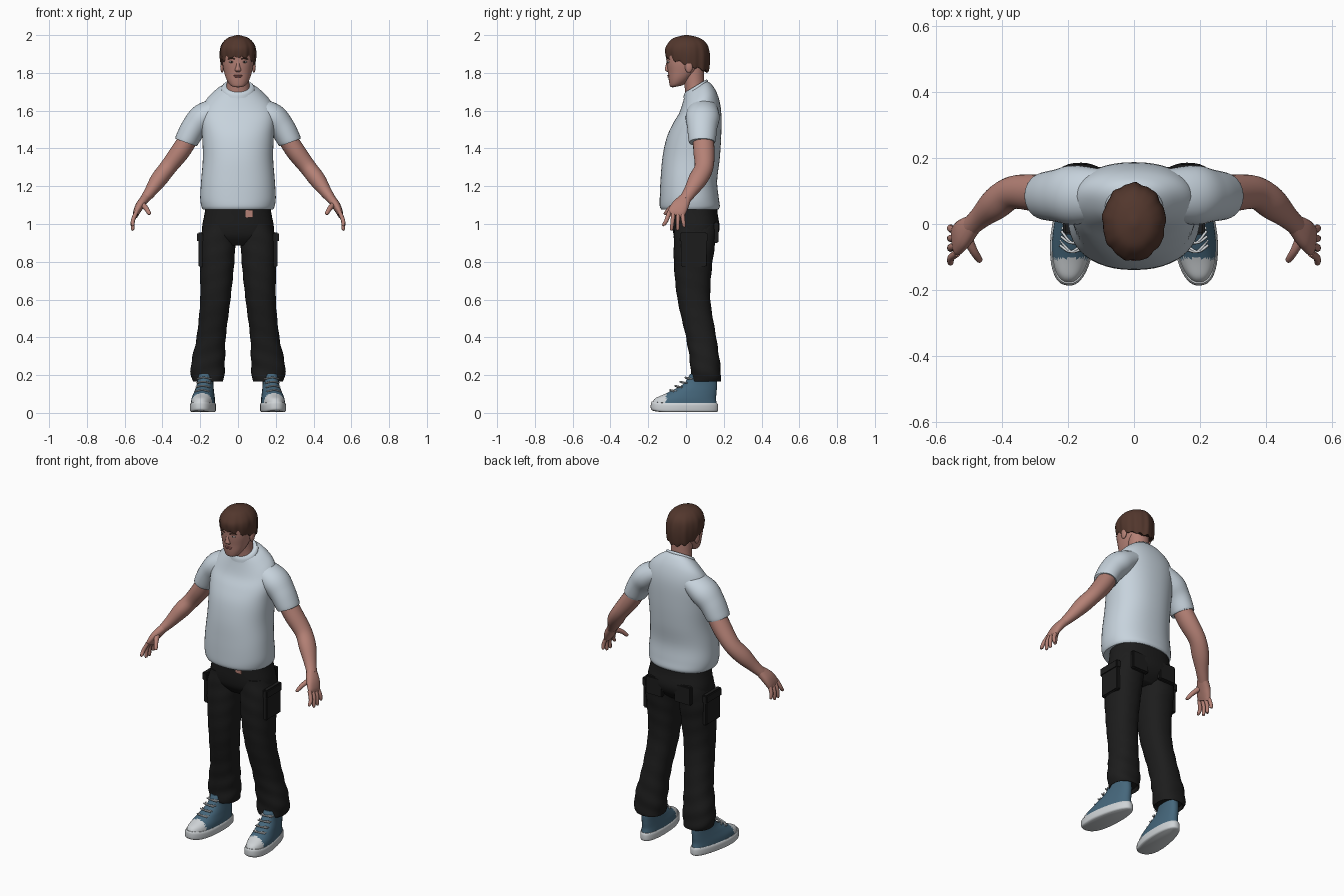
import bpy, bmesh
from math import sin, cos, pi, radians, copysign
from mathutils import Vector, Matrix

cube = bpy.data.objects.get("Cube")
if cube:
    bpy.data.objects.remove(cube, do_unlink=True)


def material(name, *rgb):
    m = bpy.data.materials.new(name)
    m.use_nodes = True
    m.diffuse_color = (*rgb, 1)
    m.node_tree.nodes["Principled BSDF"].inputs["Base Color"].default_value = (*rgb, 1)
    return m


SKIN = material("skin", .46, .22, .18)
SHIRT = material("pale grey cloth", .57, .65, .72)
PANTS = material("black cloth", .012, .012, .012)
HAIR = material("brown hair", .085, .038, .026)
BLUE = material("blue canvas", .06, .135, .2)
WHITE = material("white rubber", .62, .65, .67)
LIPS = material("lips", .34, .12, .11)
EYE = material("eye white", .55, .5, .48)
DARK = material("dark iris", .03, .02, .015)


def finish(name, bm, mats, pair=False, rule=None):
    """Turn a bmesh into one object, or into a left and a right object."""
    for side in ((1, -1) if pair else (1,)):
        b = bm.copy()
        b.transform(Matrix.Scale(side, 4, (1, 0, 0)))
        bmesh.ops.recalc_face_normals(b, faces=b.faces)
        me = bpy.data.meshes.new(name)
        for m in mats:
            me.materials.append(m)
        if rule:
            for f in b.faces:
                f.material_index = rule(f.calc_center_median())
        b.to_mesh(me)
        b.free()
        label = ("left_" if side > 0 else "right_") + name if pair else name
        ob = bpy.data.objects.new(label, me)
        bpy.context.collection.objects.link(ob)
        bpy.ops.object.select_all(action='DESELECT')
        ob.select_set(True)
        bpy.context.view_layer.objects.active = ob
        bpy.ops.object.shade_smooth_by_angle(angle=radians(50))
    bm.free()


def spline(keys, steps):
    """Smooth interpolation through key sections."""
    keys = [tuple(k) + (0,) * (6 - len(k)) for k in keys]
    out = []
    for i in range(len(keys) - 1):
        a, b, c, d = (keys[max(i - 1, 0)], keys[i], keys[i + 1], keys[min(i + 2, len(keys) - 1)])
        for s in range(steps):
            t = s / steps
            out.append([q + .5 * t * (r - p + t * (2*p - 5*q + 4*r - w + t * (3*(q - r) + w - p)))
                        for p, q, r, w in zip(a, b, c, d)])
    return out + [list(keys[-1])]


def loft(name, keys, mats, pair=False, tube=False, n=32, steps=5, power=2, warp=None, rule=None,
         place=None):
    """Skin oval sections (x, y, z, radius x, radius y, tilt), capped at both ends."""
    secs = spline(keys, steps)
    bm = bmesh.new()
    rings = []
    for i, (x, y, z, rx, ry, tilt) in enumerate(secs):
        t = Vector((0, 0, 1))
        if tube:
            t = (Vector(secs[min(i + 1, len(secs) - 1)][:3]) - Vector(secs[max(i - 1, 0)][:3])).normalized()
        u = Vector((0, 1, 0)).cross(t).normalized()
        v = t.cross(u)
        ring = []
        for j in range(n):
            a = 2 * pi * j / n
            c, s = (copysign(abs(w) ** (2 / power), w) for w in (cos(a), sin(a)))
            p = Vector((x, y, z)) + u * c * rx + v * s * ry
            p.z += tilt * s * ry
            if warp:
                p = warp(p, Vector((x, y, z)), a)
            ring.append(bm.verts.new(p))
        rings.append(ring)
    for r, q in zip(rings, rings[1:]):
        for j in range(n):
            k = (j + 1) % n
            bm.faces.new((r[j], r[k], q[k], q[j]))
    bm.faces.new(rings[0])
    bm.faces.new(rings[-1])
    if place:
        bm.transform(place)
    finish(name, bm, mats, pair, rule)


def blob(name, loc, size, mat, pair=False):
    bm = bmesh.new()
    bmesh.ops.create_uvsphere(bm, u_segments=16, v_segments=10, radius=1)
    bm.transform(Matrix.Translation(loc) @ Matrix.Diagonal((*size, 1)))
    finish(name, bm, [mat], pair)


def slab(name, loc, size, mat, pair=False, bevel=.006):
    bm = bmesh.new()
    bmesh.ops.create_cube(bm, size=1)
    bm.transform(Matrix.Translation(loc) @ Matrix.Diagonal((*size, 1)))
    bmesh.ops.bevel(bm, geom=bm.edges[:], offset=bevel, segments=2, affect='EDGES')
    finish(name, bm, [mat], pair)


# Shirt body, collar and sleeves
loft("shirt_body", [(0, .02, 1.078, .186, .152), (0, .02, 1.095, .194, .159),
     (0, .017, 1.14, .2, .156), (0, .015, 1.23, .195, .15), (0, .027, 1.35, .186, .152),
     (0, .042, 1.47, .19, .145, .1), (0, .058, 1.57, .195, .127, .3),
     (0, .065, 1.64, .175, .1, .5), (0, .06, 1.695, .122, .075, .6),
     (0, .052, 1.722, .08, .058, .6)], [SHIRT], power=2.25, n=48)
loft("shirt_collar", [(0, .052, 1.705, .09, .066, .6), (0, .052, 1.722, .087, .063, .6),
     (0, .052, 1.732, .079, .056, .6)], [SHIRT])
loft("sleeve", [(.09, .09, 1.62, .055, .075), (.18, .088, 1.567, .074, .09),
     (.232, .086, 1.512, .068, .08), (.268, .085, 1.45, .063, .073),
     (.276, .085, 1.432, .06, .069)], [SHIRT], pair=True, tube=True)

# Arms and hands
loft("arm", [(.25, .09, 1.47, .05, .054), (.305, .095, 1.385, .051, .056),
     (.37, .095, 1.3, .045, .05), (.42, .062, 1.235, .044, .05),
     (.465, .022, 1.17, .032, .036), (.497, -.008, 1.128, .024, .031)],
     [SKIN], pair=True, tube=True, n=24)
loft("palm", [(.488, 0, 1.14, .023, .03), (.518, -.028, 1.1, .023, .044),
     (.536, -.048, 1.065, .018, .047), (.542, -.056, 1.045, .012, .042)],
     [SKIN], pair=True, tube=True, n=20, power=2.4)
FINGERS = {"index": (-.088, -.118, .99), "middle": (-.066, -.076, .968),
           "ring": (-.043, -.044, .968), "little": (-.02, -.01, .984)}
for finger, (root, tip, z) in FINGERS.items():
    loft(finger + "_finger", [(.537, root, 1.065, .011, .012), (.556, (root + tip) / 2, 1.02, .011, .011),
         (.557, tip, z + .006, .009, .009), (.556, tip, z, .004, .004)],
         [SKIN], pair=True, tube=True, n=10, steps=3)
loft("thumb", [(.512, -.03, 1.11, .016, .018), (.488, -.08, 1.085, .013, .013),
     (.47, -.108, 1.056, .01, .01), (.467, -.112, 1.05, .004, .004)],
     [SKIN], pair=True, tube=True, n=12, steps=4)

# Neck, head and face
loft("neck", [(0, .055, 1.67, .07, .056), (0, .045, 1.73, .06, .053),
     (0, .035, 1.83, .06, .06)], [SKIN])
loft("head", [(0, -.045, 1.728, .02, .022, .2), (0, -.04, 1.738, .042, .043, .25),
     (0, -.023, 1.77, .062, .067, .25), (0, -.01, 1.81, .075, .085, .12),
     (0, -.005, 1.86, .083, .098), (0, 0, 1.93, .08, .1), (0, 0, 1.97, .05, .06)],
     [SKIN], power=2.2)
loft("nose", [(0, -.093, 1.865, .008, .009), (0, -.099, 1.835, .01, .01),
     (0, -.099, 1.815, .017, .013), (0, -.093, 1.806, .012, .007)], [SKIN], n=14)
blob("ear", (.084, .015, 1.832), (.01, .021, .031), SKIN, True)
blob("eye", (.033, -.091, 1.858), (.014, .01, .006), EYE, True)
blob("iris", (.033, -.097, 1.858), (.005, .005, .005), DARK, True)
loft("eyebrow", [(.016, -.102, 1.873, .003, .004), (.035, -.098, 1.878, .004, .004),
     (.054, -.088, 1.872, .002, .003)], [HAIR], pair=True, tube=True, n=8)
blob("upper_lip", (0, -.09, 1.786), (.024, .01, .004), LIPS)
blob("lower_lip", (0, -.089, 1.779), (.02, .01, .005), LIPS)


def locks(p, c, a):
    """Uneven strands and a ragged fringe."""
    w = max(0, min(1, (2 - p.z) / .1))
    k = 1 + .022 * w * (sin(9 * a) + .6 * sin(17 * a + 1))
    low = max(0, 1 - (c.z - 1.84) / .04)
    return Vector((p.x * k, c.y + (p.y - c.y) * k, p.z + .007 * low * sin(13 * a)))


loft("hair", [(0, .006, 1.846, .082, .104, -.35), (0, .006, 1.848, .09, .113, -.33),
     (0, .006, 1.905, .096, .118, -.15), (0, .005, 1.95, .087, .106),
     (0, .003, 1.984, .056, .07), (0, .003, 2, .008, .01)], [HAIR], n=72, warp=locks)

# Trousers
loft("trouser_hips", [(0, .045, 1.1, .17, .12), (0, .047, 1.05, .178, .121),
     (0, .053, .98, .19, .125), (0, .05, .93, .18, .11), (0, .045, .885, .09, .07)],
     [PANTS], power=2.4)


def folds(p, c, a):
    """Soft cloth wrinkles, stronger near the ankle."""
    k = 1 + (.012 + .03 * max(0, 1 - p.z / .5)) * sin(65 * p.z + 2 * a)
    return Vector((c.x + (p.x - c.x) * k, c.y + (p.y - c.y) * k, p.z))


loft("trouser_leg", [(.158, .105, .185, .068, .066), (.158, .105, .165, .08, .076),
     (.161, .105, .2, .088, .08), (.158, .1, .27, .089, .079), (.142, .08, .4, .077, .08),
     (.12, .042, .6, .08, .087), (.112, .037, .77, .09, .1), (.109, .045, .9, .095, .11),
     (.1, .05, 1, .08, .11)], [PANTS], pair=True, steps=8, power=2.3, warp=folds)
slab("cargo_pocket", (.196, .04, .855), (.028, .135, .165), PANTS, True)
slab("pocket_flap", (.2, .04, .93), (.032, .145, .05), PANTS, True)
slab("back_pocket", (.095, .16, .955), (.11, .026, .11), PANTS, True)
slab("waist_patch", (.06, -.077, 1.055), (.04, .009, .04), SKIN, bevel=.003)

# Shoes
PLACE = Matrix.Translation((.182, -.005, 0)) @ Matrix.Rotation(radians(6.5), 4, 'Z')


def last(p, c, a):
    """Narrow the heel and lift the toe a little."""
    toe = max(0, -p.y - .1)
    return Vector((p.x * (1 - .9 * max(0, p.y + .04)), p.y, p.z + 1.5 * toe * toe))


loft("shoe_sole", [(0, -.003, .004, .058, .17), (0, -.003, .012, .067, .179),
     (0, -.003, .04, .068, .179), (0, -.003, .052, .063, .174)], [WHITE], pair=True, n=48,
     power=2.4, warp=last, place=PLACE)
loft("shoe_upper", [(0, -.003, .045, .063, .173), (0, .005, .075, .061, .16),
     (0, .04, .11, .054, .128), (0, .08, .152, .047, .09), (0, .095, .205, .046, .068)],
     [BLUE, WHITE], pair=True, n=48, steps=8, power=2.3, warp=last, place=PLACE,
     rule=lambda c: int(c.y < -.105))
for i in range(4):
    y, z = -.076 + .027 * i, .118 + .022 * i
    for way in (-1, 1):
        loft(f"lace_{i}_{'in' if way < 0 else 'out'}",
             [(-.036, y + .02 + .008 * way, z - .004, .004, .004), (0, y - .004, z + .004, .004, .004),
              (.036, y + .02 - .008 * way, z - .004, .004, .004)],
             [WHITE], pair=True, tube=True, n=8, steps=4, place=PLACE)
